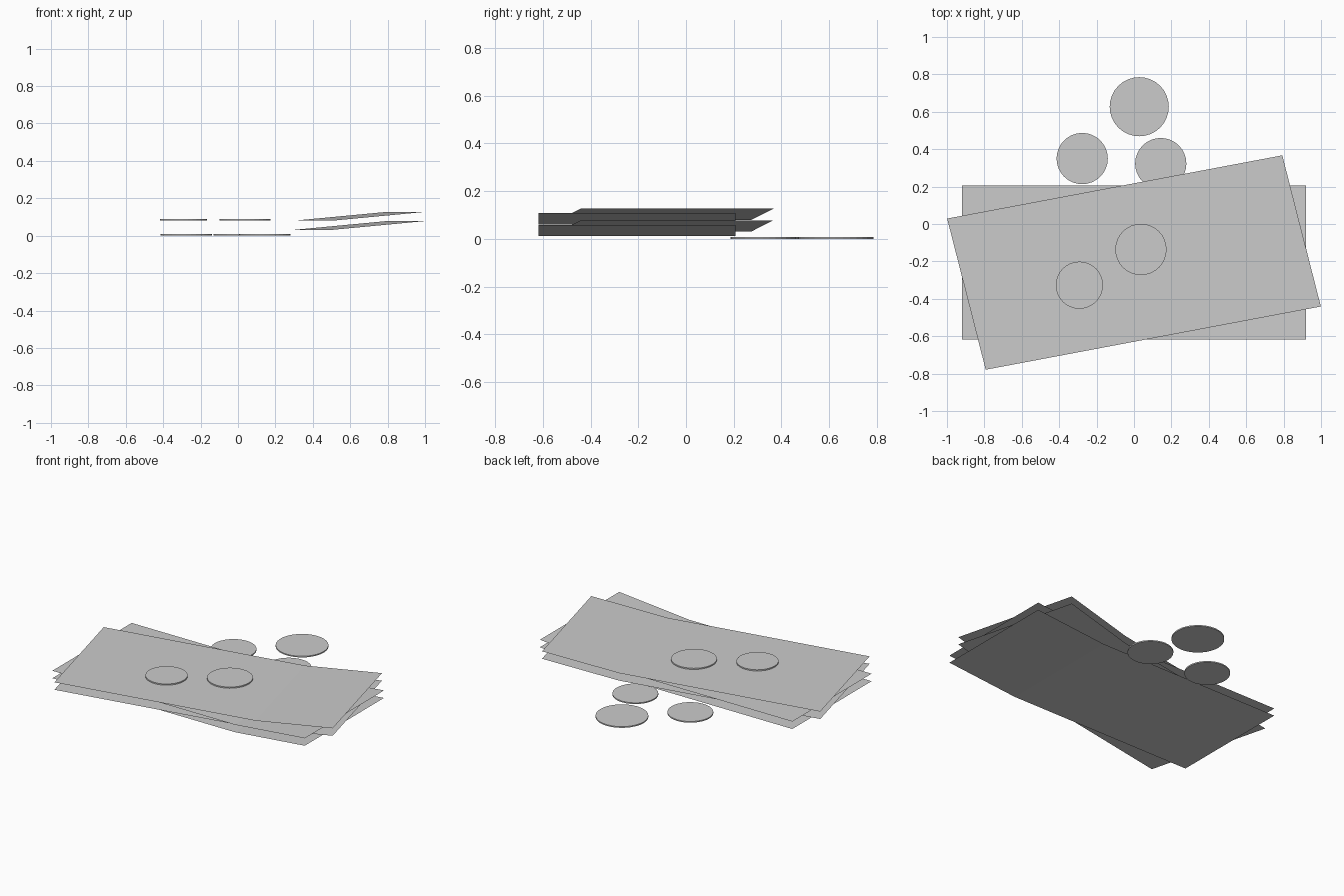
import bpy, bmesh
from mathutils import Vector

if "Cube" in bpy.data.objects:
    bpy.data.objects.remove(bpy.data.objects["Cube"])


def banknote(name, z, u, v, crease=0.445, rise=0.047):
    """Thin sheet: flat, with the right-hand end folded up past the crease."""
    centre = Vector((0, -0.206, 0))
    bm = bmesh.new()
    rows = []
    for t, h in ((-1, 0), (crease, 0), (1, rise)):
        rows.append([bm.verts.new(centre + t * u + s * v + Vector((0, 0, z + h)))
                     for s in (-1, 1)])
    for a, b in zip(rows, rows[1:]):
        bm.faces.new((a[0], b[0], b[1], a[1]))
    mesh = bpy.data.meshes.new(name)
    bm.to_mesh(mesh)
    bm.free()
    bpy.context.collection.objects.link(bpy.data.objects.new(name, mesh))


def coin(name, x, y, z, radius, thickness=0.008):
    bpy.ops.mesh.primitive_cylinder_add(vertices=32, radius=radius, depth=thickness,
                                        location=(x, y, z + thickness / 2))
    bpy.context.object.name = name


# Banknotes: straight and turned sheets alternate in the stack
straight = (Vector((0.92, 0, 0)), Vector((0, 0.4125, 0)))
turned = (Vector((0.896, 0.169, 0)), Vector((-0.103, 0.404, 0)))
for i, (z, axes) in enumerate(((0.012, straight), (0.031, turned),
                               (0.061, straight), (0.08, turned))):
    banknote(f"banknote_{i + 1}", z, *axes)

# Coins lying behind the notes
coin("large_coin", 0.028, 0.627, 0, 0.158)
coin("left_coin", -0.277, 0.350, 0, 0.137)
coin("right_coin", 0.143, 0.323, 0, 0.137)

# Coins lying on the notes
coin("top_coin_centre", 0.037, -0.136, 0.081, 0.137)
coin("top_coin_left", -0.292, -0.327, 0.081, 0.126)
